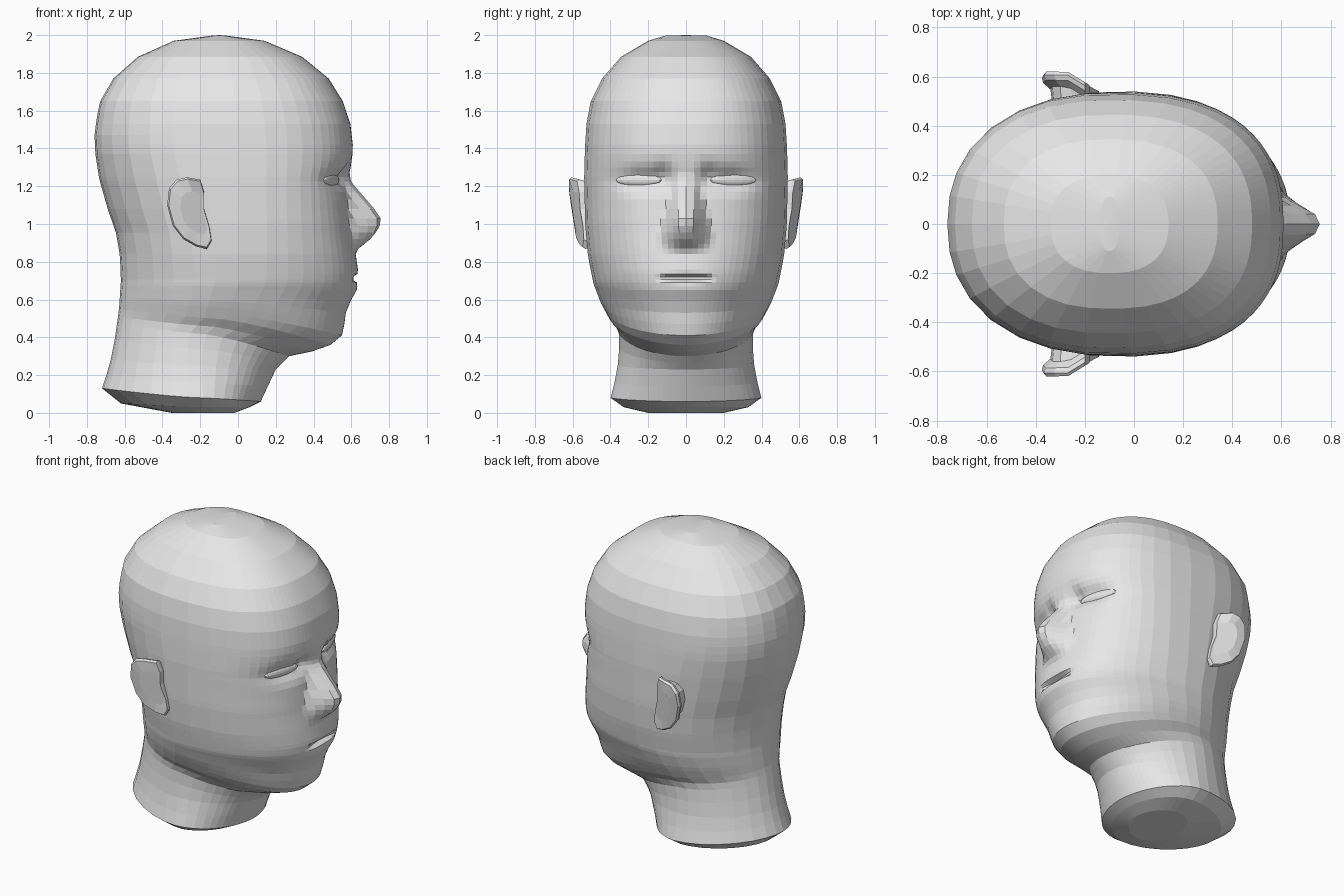
import bpy, bmesh, math
from mathutils import Matrix, Vector
from mathutils.bvhtree import BVHTree

if "Cube" in bpy.data.objects:
    bpy.data.objects.remove(bpy.data.objects["Cube"])

grey = bpy.data.materials.new("plain grey")
grey.diffuse_color = (0.8, 0.8, 0.8, 1)
grey.use_nodes = True
grey.node_tree.nodes["Principled BSDF"].inputs["Base Color"].default_value = grey.diffuse_color


def interp(table, z):
    """Straight-line lookup in a list of (z, value)."""
    if z <= table[0][0]:
        return table[0][1]
    for (a, va), (b, vb) in zip(table, table[1:]):
        if z <= b:
            return va + (vb - va) * (z - a) / (b - a)
    return table[-1][1]


def finish(bm, name):
    bmesh.ops.recalc_face_normals(bm, faces=bm.faces)
    me = bpy.data.meshes.new(name)
    bm.to_mesh(me)
    me.materials.append(grey)
    ob = bpy.data.objects.new(name, me)
    bpy.context.collection.objects.link(ob)
    return ob


def loft(bm, rings):
    loops = [[bm.verts.new(p) for p in r] for r in rings]
    n = len(loops[0])
    for a, b in zip(loops, loops[1:]):
        for i in range(n):
            j = (i + 1) % n
            bm.faces.new((a[i], a[j], b[j], b[i]))
    return loops


# Profiles by height: front and back outline, half width, widest point
FRONT = [(0, -.02), (.03, .06), (.06, .12), (.23, .2), (.30, .27), (.325, .39),
         (.36, .49), (.41, .55), (.48, .565), (.54, .572), (.6, .6), (.65, .628),
         (.69, .635), (.735, .637), (.76, .635), (.86, .62), (.95, .605),
         (1.1, .587), (1.22, .582), (1.3, .597), (1.4, .61), (1.53, .595),
         (1.65, .555), (1.77, .48), (1.885, .34), (1.97, .14), (1.997, -.06)]
BACK = [(0, -.35), (.05, -.62), (.13, -.72), (.25, -.68), (.4, -.65), (.55, -.63),
        (.7, -.62), (.83, -.625), (.95, -.645), (1.08, -.69), (1.24, -.735),
        (1.37, -.755), (1.48, -.76), (1.64, -.735), (1.77, -.66), (1.885, -.53),
        (1.97, -.34), (1.997, -.14)]
WIDTH = [(0, .2), (.03, .33), (.08, .4), (.2, .37), (.3, .355), (.42, .355),
         (.46, .37), (.5, .405), (.58, .45), (.68, .49), (.83, .52), (1, .535),
         (1.25, .54), (1.4, .536), (1.53, .528), (1.65, .505), (1.77, .445),
         (1.885, .345), (1.97, .2), (1.997, .11)]
CENTRE = [(0, -.2), (.3, -.22), (.42, -.2), (.5, -.12), (.7, -.05), (1, -.06),
          (1.4, -.08), (2, -.1)]
# Squareness of the front and back half of each ring
FRONT_E = [(0, 1.9), (.3, 1.9), (.5, 2.0), (.65, 2.15), (1, 2.4), (1.2, 2.5), (2, 2.4)]
BACK_E = [(0, 1.85), (.3, 1.85), (.6, 1.85), (1, 1.95), (1.25, 2.1), (1.4, 2.25),
          (2, 2.4)]
# Rings tilt at the jaw and the neck base: side height to front / back height
FRONT_Z = [(0, 0), (.03, .03), (.08, .06), (.25, .23), (.34, .265), (.42, .30),
           (.46, .325), (.5, .36), (.53, .41), (.65, .65), (2, 2)]
BACK_Z = [(0, 0), (.03, .05), (.08, .13), (.25, .28), (.42, .47), (.5, .55),
          (.65, .66), (.7, .7), (2, 2)]
RINGS = [0, .03, .08, .16, .25, .34, .42, .46, .5, .53, .56, .59, .62, .65, .67,
         .69, .705, .72, .735, .76, .8, .84, .87, .895, .92, .955, .99, 1.03,
         1.08, 1.13, 1.17, 1.2, 1.225, 1.25, 1.275, 1.3, 1.33, 1.37, 1.42, 1.47,
         1.53, 1.59, 1.65, 1.71, 1.77, 1.83, 1.885, 1.93, 1.97, 1.997]
HALF = [0, 2.5, 5, 8, 11, 14, 17, 20, 24, 28, 33, 38, 44, 50, 57, 65, 75, 86, 98,
        110, 122, 135, 148, 160, 170, 180]
ANGLES = HALF + [360 - a for a in HALF[-2:0:-1]]
NOSE = [(.85, 0), (.87, .02), (.895, .055), (.92, .09), (.955, .125), (.99, .15),
        (1.03, .16), (1.08, .132), (1.14, .085), (1.22, .02), (1.27, 0)]
NOSE_W = [(.85, .13), (.95, .14), (1.08, .105), (1.2, .065), (1.3, .06)]


def bump(y, z, cy, cz, sy, sz):
    return math.exp(-((y - cy) / sy) ** 2 - ((z - cz) / sz) ** 2)


def features(y, z):
    """Forward push of the face: nose, eye sockets, mouth slit."""
    y = abs(y)
    w = interp(NOSE_W, z)
    d = interp(NOSE, z) * max(0, min(1, (w - y) / (w - .03)))
    d -= .05 * bump(y, z, .23, 1.235, .13, .06)
    d -= .035 * bump(y, z, .12, 1.26, .045, .055)
    if y < .16:
        t = 1 - (y / .16) ** 2
        d -= .05 * t * math.exp(-((z - .7125) / (.006 + .009 * t)) ** 2)
    return d


def head_ring(zs):
    zf, zb = interp(FRONT_Z, zs), interp(BACK_Z, zs)
    xf, xb = interp(FRONT, zf), interp(BACK, zb)
    w, xc = interp(WIDTH, zs), interp(CENTRE, zs)
    pts = []
    for a in ANGLES:
        c, s = math.cos(math.radians(a)), math.sin(math.radians(a))
        front = c > 0
        e = 2 / interp(FRONT_E if front else BACK_E, zs)
        k = abs(c) ** e
        x = xc + ((xf if front else xb) - xc) * k
        y = math.copysign(abs(s) ** e, s) * w if abs(s) > 1e-6 else 0
        z = zs + ((zf if front else zb) - zs) * k ** 1.3
        if front:
            x += features(y, z)
        pts.append((x, y, z))
    return pts


# Head and neck
bm = bmesh.new()
loops = loft(bm, [head_ring(z) for z in RINGS])
bm.faces.new(loops[0])
top = bm.verts.new((-.1, 0, 2))
for i, v in enumerate(loops[-1]):
    bm.faces.new((v, loops[-1][(i + 1) % len(ANGLES)], top))
bmesh.ops.recalc_face_normals(bm, faces=bm.faces)
tree = BVHTree.FromBMesh(bm)
finish(bm, "head")


# Eyes: flattened lenses set in the sockets
def on_face(y, z):
    return tree.ray_cast(Vector((2, y, z)), Vector((-1, 0, 0)))[0]


for side, s in (("left", 1), ("right", -1)):
    p, q, mid = on_face(.16, 1.233), on_face(.35, 1.233), on_face(.25, 1.233)
    yaw = math.atan2(p.x - q.x, q.y - p.y)
    bm = bmesh.new()
    bmesh.ops.create_uvsphere(bm, u_segments=16, v_segments=8, radius=1)
    place = (Matrix.Translation((mid.x - .006, s * .25, 1.233))
             @ Matrix.Rotation(s * yaw, 4, 'Z')
             @ Matrix.Diagonal((.024, .128, .034, 1)))
    bmesh.ops.transform(bm, matrix=place, verts=bm.verts)
    finish(bm, side + "_eye")

# Ears: lofted shells flaring out towards the back
EAR = [(-.27, 1.247), (-.2, 1.235), (-.18, 1.17), (-.18, 1.08), (-.15, .98),
       (-.14, .91), (-.165, .868), (-.22, .88), (-.29, .92), (-.345, .99),
       (-.375, 1.1), (-.365, 1.19), (-.325, 1.235)]


def ear_ring(scale, dy, s, root=False):
    pts = []
    for x, z in EAR:
        x, z = -.2 + (x + .2) * scale, 1.06 + (z - 1.06) * scale
        flare = min(1, max(0, (-.14 - x) / .13))
        tall = min(1, max(0, (z - .84) / .33))
        y = .46 if root else .54 + .08 * flare * (.35 + .65 * tall) + dy
        pts.append((x, s * y, z))
    return pts


for side, s in (("left", 1), ("right", -1)):
    bm = bmesh.new()
    loops = loft(bm, [ear_ring(.74, 0, s, True), ear_ring(.8, -.06, s),
                      ear_ring(.97, -.035, s), ear_ring(1, -.014, s),
                      ear_ring(.95, 0, s), ear_ring(.6, -.003, s)])
    bm.faces.new(loops[0])
    bm.faces.new(loops[-1])
    finish(bm, side + "_ear")
